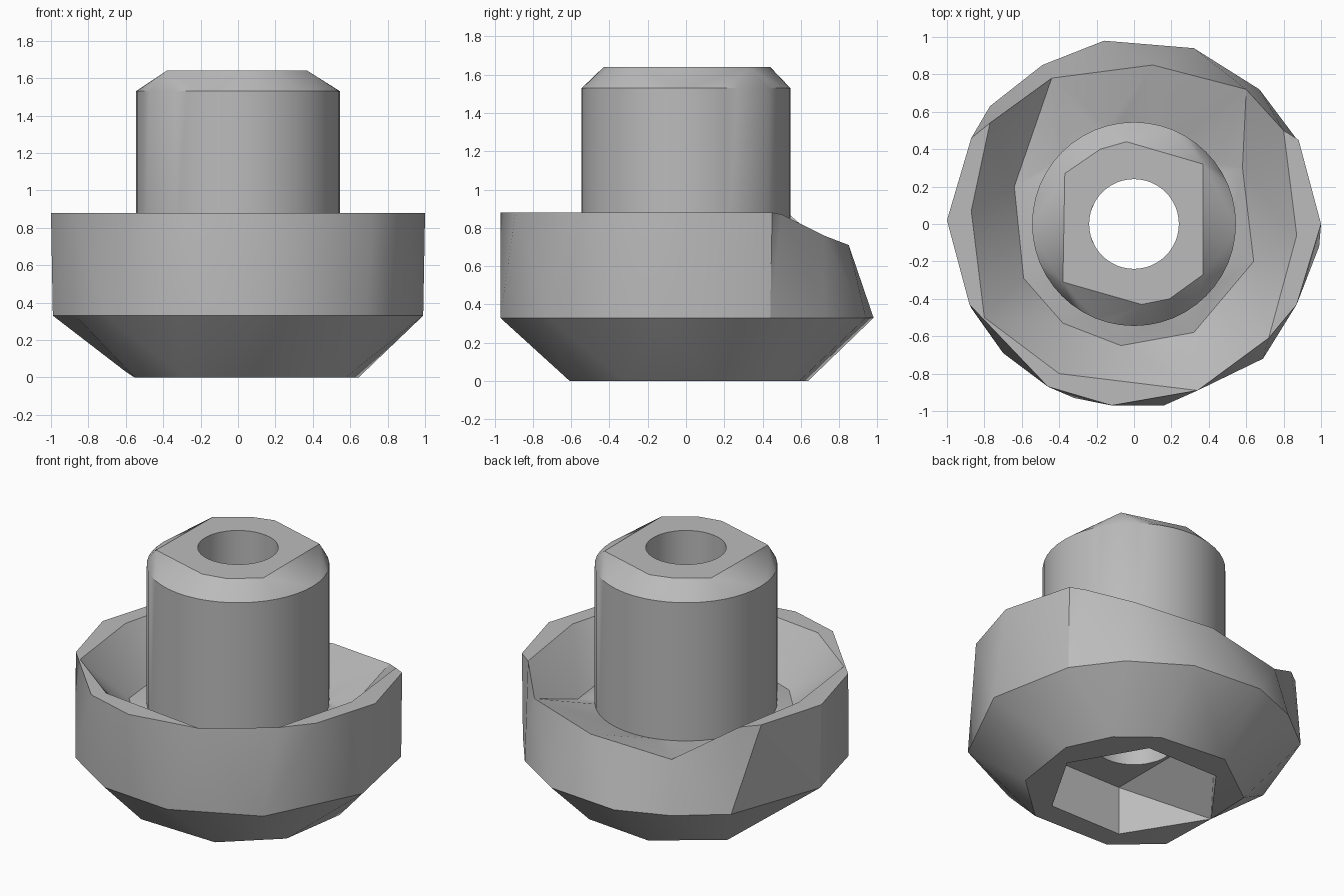
import bpy, bmesh, math

cube = bpy.data.objects.get("Cube")
if cube:
    bpy.data.objects.remove(cube, do_unlink=True)

bm = bmesh.new()
known = {}


def vert(p):
    key = tuple(round(c, 4) for c in p)
    if key not in known:
        known[key] = bm.verts.new(p)
    return known[key]


def angle(v):
    return math.atan2(v.co.y, v.co.x) % math.tau


def loop(points, z=None):
    """Ring of vertices sorted around the axis; points carry their own z if none is given."""
    verts = [vert(p if len(p) == 3 else (p[0], p[1], z)) for p in points]
    return sorted(verts, key=angle)


def circle(radius, z, sides):
    return loop([(radius * math.cos(math.tau * i / sides),
                  radius * math.sin(math.tau * i / sides)) for i in range(sides)], z)


def stitch(a, b):
    """Zip two rings together with triangles, following the angle round the axis."""
    ta = [angle(v) for v in a] + [angle(a[0]) + math.tau]
    tb = [angle(v) for v in b] + [angle(b[0]) + math.tau]
    i = j = 0
    while i < len(a) or j < len(b):
        va, vb = a[i % len(a)], b[j % len(b)]
        step_a = j == len(b) or (i < len(a) and ta[i] + ta[i + 1] <= tb[j] + tb[j + 1])
        if step_a:
            i += 1
            tri = (va, vb, a[i % len(a)])
        else:
            j += 1
            tri = (va, vb, b[j % len(b)])
        if len(set(tri)) == 3 and not bm.faces.get(tri):
            bm.faces.new(tri)


# Hub: bore, flat faceted top, chamfer and round wall
bore_top = circle(0.24, 1.64, 48)
cap = loop([(0.37, 0.32), (-0.04, 0.44), (-0.18, 0.40), (-0.37, 0.27),
            (-0.38, -0.31), (0.04, -0.43), (0.19, -0.40), (0.37, -0.27)], 1.64)
hub_top = circle(0.545, 1.53, 48)
hub_base = circle(0.545, 0.62, 48)

# Open side of the bowl, shared by floor and rim
lip = [(0.6, 0.72, 0.76), (0.1, 0.85, 0.71), (-0.44, 0.78, 0.66)]

# Bowl floor, rim and outer wall
floor = loop(lip + [(0.58, 0.3), (0.64, -0.2), (0.32, -0.58), (-0.07, -0.65),
                    (-0.38, -0.53), (-0.59, -0.29), (-0.64, 0.2)], 0.6)
ends = [(0.8, 0.5, 0.87), (-0.77, 0.54, 0.87)]
rim_in = loop(lip + ends + [(0.87, -0.06), (0.72, -0.61), (0.34, -0.89), (-0.4, -0.8),
                            (-0.8, -0.5), (-0.87, 0.07)], 0.88)
rim_out = loop(lip + ends + [(0.88, 0.45), (1.0, 0.0), (0.87, -0.43), (0.72, -0.61),
                             (0.34, -0.89), (-0.12, -0.97), (-0.46, -0.87),
                             (-0.88, -0.43), (-1.0, 0.02), (-0.87, 0.46)], 0.88)
belt = loop([(0.99, -0.12), (0.88, 0.44), (0.67, 0.72), (0.32, 0.94), (-0.16, 0.98),
             (-0.49, 0.85), (-0.77, 0.63), (-0.99, 0.02), (-0.87, -0.45), (-0.7, -0.69),
             (-0.32, -0.93), (0.16, -0.97), (0.69, -0.72)], 0.33)

# Underside with a six-sided socket that runs out at one corner
runout = (-0.6, 0.0, 0.03)
base = loop([runout] + [(0.66 * math.cos(math.radians(t)), 0.66 * math.sin(math.radians(t)))
                        for t in (-67, -29, 12, 39, 64, 105, 147, 213, 244)], 0.0)
corners = [(0.52 * math.cos(math.radians(t)), 0.52 * math.sin(math.radians(t)))
           for t in (0, 60, 120, 240, 300)]
socket_edge = loop(corners + [runout], 0.0)
socket_deep = loop(corners + [runout], 0.32)
socket_flat = loop(corners + [(-0.26, 0.0)], 0.32)
bore_base = circle(0.24, 0.32, 48)

rings = [bore_top, cap, hub_top, hub_base, floor, rim_in, rim_out, belt,
         base, socket_edge, socket_deep, socket_flat, bore_base, bore_top]
for a, b in zip(rings, rings[1:]):
    stitch(a, b)

bmesh.ops.recalc_face_normals(bm, faces=bm.faces)
mesh = bpy.data.meshes.new("hub_and_bowl")
bm.to_mesh(mesh)
bm.free()
body = bpy.data.objects.new("hub_and_bowl", mesh)
bpy.context.collection.objects.link(body)

# Plain grey finish
grey = bpy.data.materials.new("plain_grey")
grey.use_nodes = True
colour = (0.5, 0.5, 0.5, 1.0)
grey.diffuse_color = colour
grey.node_tree.nodes["Principled BSDF"].inputs["Base Color"].default_value = colour
mesh.materials.append(grey)

bpy.ops.object.select_all(action="DESELECT")
body.select_set(True)
bpy.context.view_layer.objects.active = body
bpy.ops.object.shade_smooth_by_angle(angle=math.radians(30))
